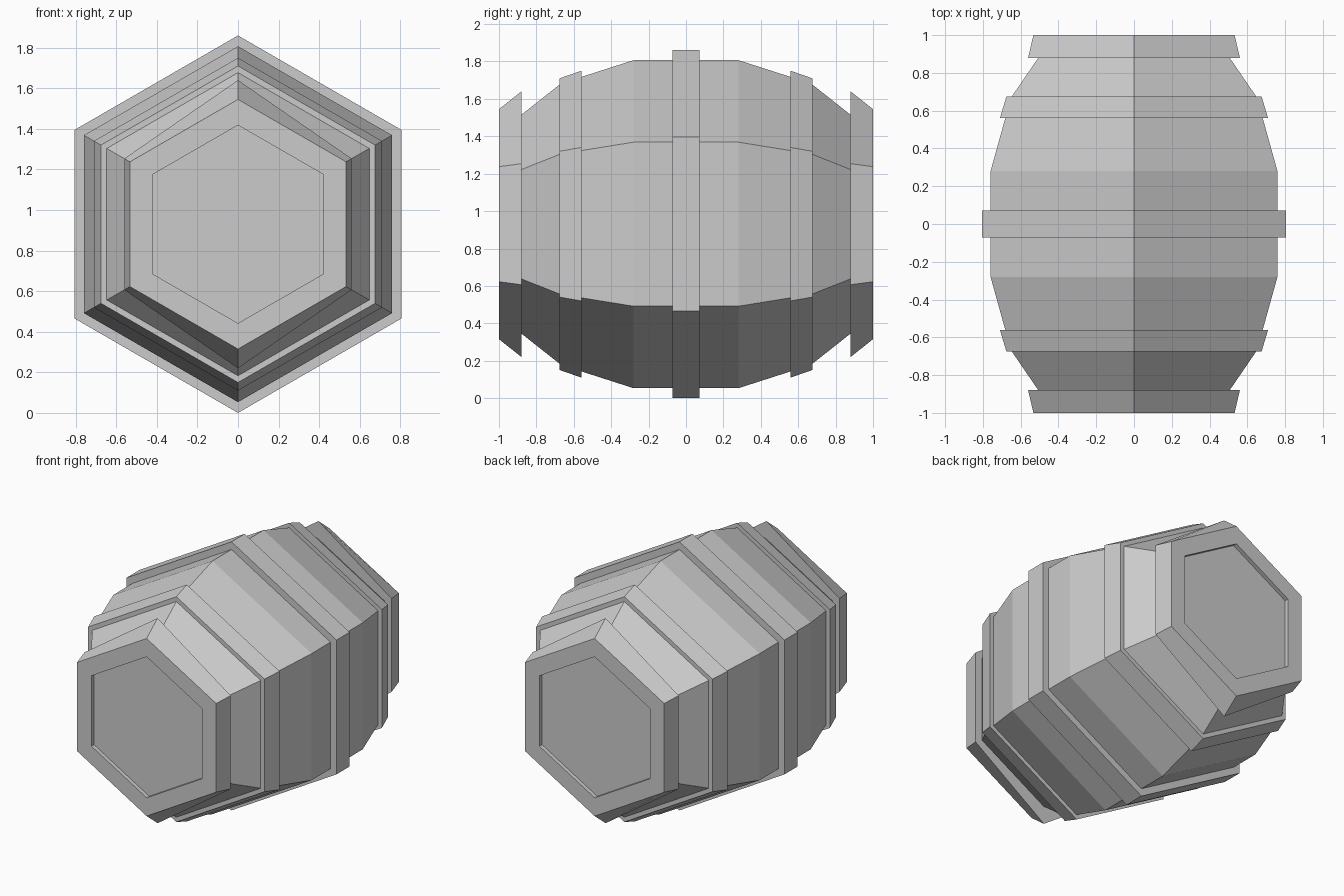
import bpy
import bmesh
from math import sin, cos, tau

cube = bpy.data.objects.get("Cube")
if cube:
    bpy.data.objects.remove(cube)

SIDES = 6
CENTRE_Z = 0.93

grey = bpy.data.materials.new("plain grey")
grey.use_nodes = True
grey.diffuse_color = (0.6, 0.6, 0.6, 1)
grey.node_tree.nodes["Principled BSDF"].inputs["Base Color"].default_value = grey.diffuse_color


def loft(name, sections, cap_end=False):
    """Hexagonal tube along y; each section is (y, radius, tip radius)."""
    bm = bmesh.new()
    rings = []
    for y, radius, tip in sections:
        ring = []
        for k in range(SIDES):
            a = tau * k / SIDES
            r = tip if k % 3 == 0 else radius
            ring.append(bm.verts.new((r * sin(a), y, CENTRE_Z + r * cos(a))))
        rings.append(ring)
    for a, b in zip(rings, rings[1:]):
        for k in range(SIDES):
            n = (k + 1) % SIDES
            bm.faces.new((a[k], a[n], b[n], b[k]))
    if cap_end:
        bm.faces.new(rings[-1])
    bmesh.ops.recalc_face_normals(bm, faces=bm.faces)
    # Make sure the sides face away from the axis
    bm.normal_update()
    score = sum(f.normal.x * f.calc_center_median().x
                + f.normal.z * (f.calc_center_median().z - CENTRE_Z) for f in bm.faces)
    if score < 0:
        bmesh.ops.reverse_faces(bm, faces=bm.faces)
    mesh = bpy.data.meshes.new(name)
    bm.to_mesh(mesh)
    bm.free()
    mesh.materials.append(grey)
    obj = bpy.data.objects.new(name, mesh)
    bpy.context.collection.objects.link(obj)
    return obj


def even(*points):
    return [(y, r, r) for y, r in points]


# Bulging barrel body
half = [(0.28, 0.877), (0.56, 0.787), (0.675, 0.747), (0.88, 0.585)]
loft("barrel_body", even(*[(-y, r) for y, r in reversed(half)], *half))

# Straight hoop around the middle
loft("middle_hoop", even((-0.072, 0.86), (-0.072, 0.93), (0.072, 0.93), (0.072, 0.86)))

for side, end in ((-1, "front"), (1, "back")):
    # Tapered hoop part way along the body
    loft(end + "_hoop", even((side * 0.56, 0.77), (side * 0.56, 0.82),
                             (side * 0.675, 0.78), (side * 0.675, 0.73)))
    # Flared end rim with its recessed lid
    loft(end + "_rim_and_lid", [
        (side * 0.88, 0.57, 0.57),
        (side * 0.88, 0.647, 0.71),
        (side * 1.0, 0.615, 0.615),
        (side * 1.0, 0.488, 0.488),
        (side * 0.972, 0.488, 0.488),
    ], cap_end=True)
